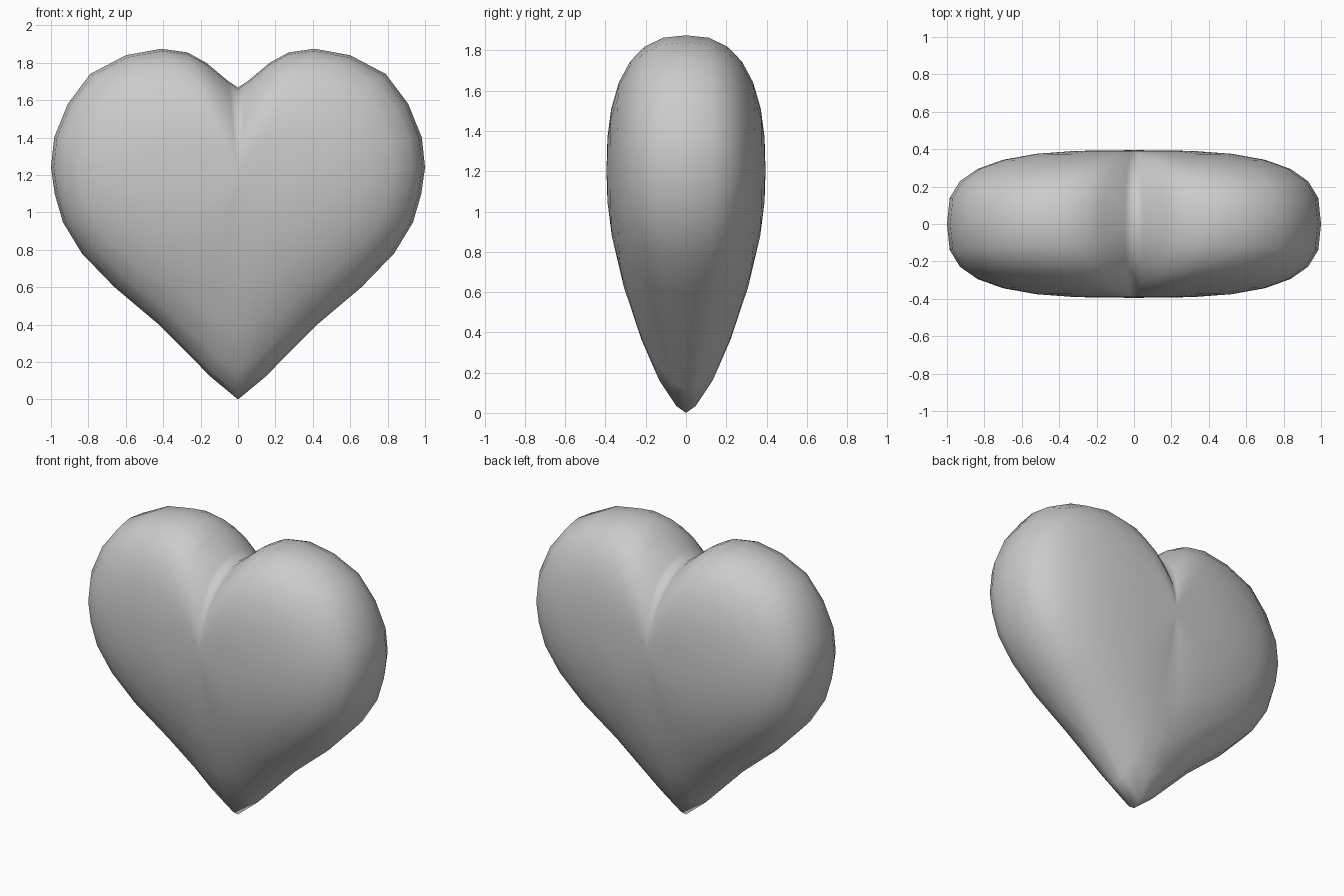
import bpy, bmesh, math

if "Cube" in bpy.data.objects:
    bpy.data.objects.remove(bpy.data.objects["Cube"])

# Right half of the heart outline: x, z, roundness of the section towards that point
HALF = [
    (0.0, 0.0, 1.5), (0.145, 0.12, 1.7), (0.417, 0.395, 2.15), (0.66, 0.60, 2.5),
    (0.834, 0.78, 2.7), (0.936, 0.947, 2.9), (0.98, 1.10, 3.0), (1.0, 1.24, 3.0),
    (0.983, 1.40, 3.0), (0.91, 1.58, 2.85), (0.79, 1.74, 2.7), (0.60, 1.84, 2.55),
    (0.41, 1.875, 2.5), (0.27, 1.855, 2.45), (0.17, 1.80, 2.4), (0.05, 1.70, 2.2),
    (0.0, 1.668, 2.0),
]
OUTLINE = HALF + [(-x, z, n) for x, z, n in reversed(HALF[1:-1])]
CENTRE_Z = 1.2
DEPTH = 0.395
ANGLES = [12, 26, 40, 54, 68, 80]

bm = bmesh.new()


def ring(deg, side):
    """One shrunken copy of the outline, pushed out along y."""
    t = math.radians(deg)
    verts = []
    for x, z, n in OUTLINE:
        s = math.cos(t) ** (2 / n)
        y = side * DEPTH * math.sin(t) ** (2 / n)
        verts.append(bm.verts.new((x * s, y, CENTRE_Z + (z - CENTRE_Z) * s)))
    return verts


# Rim, then domed front and back built from nested rings
rim = ring(0, 1)
count = len(rim)
for side in (-1, 1):
    prev = rim
    for deg in ANGLES:
        cur = ring(deg, side)
        for i in range(count):
            j = (i + 1) % count
            bm.faces.new((prev[i], prev[j], cur[j], cur[i]))
        prev = cur
    mid = bm.verts.new((0, side * DEPTH, CENTRE_Z))
    for i in range(count):
        bm.faces.new((prev[i], prev[(i + 1) % count], mid))

bmesh.ops.recalc_face_normals(bm, faces=bm.faces[:])
for f in bm.faces:
    f.smooth = True

mesh = bpy.data.meshes.new("heart")
bm.to_mesh(mesh)
bm.free()
heart = bpy.data.objects.new("heart", mesh)
bpy.context.collection.objects.link(heart)
